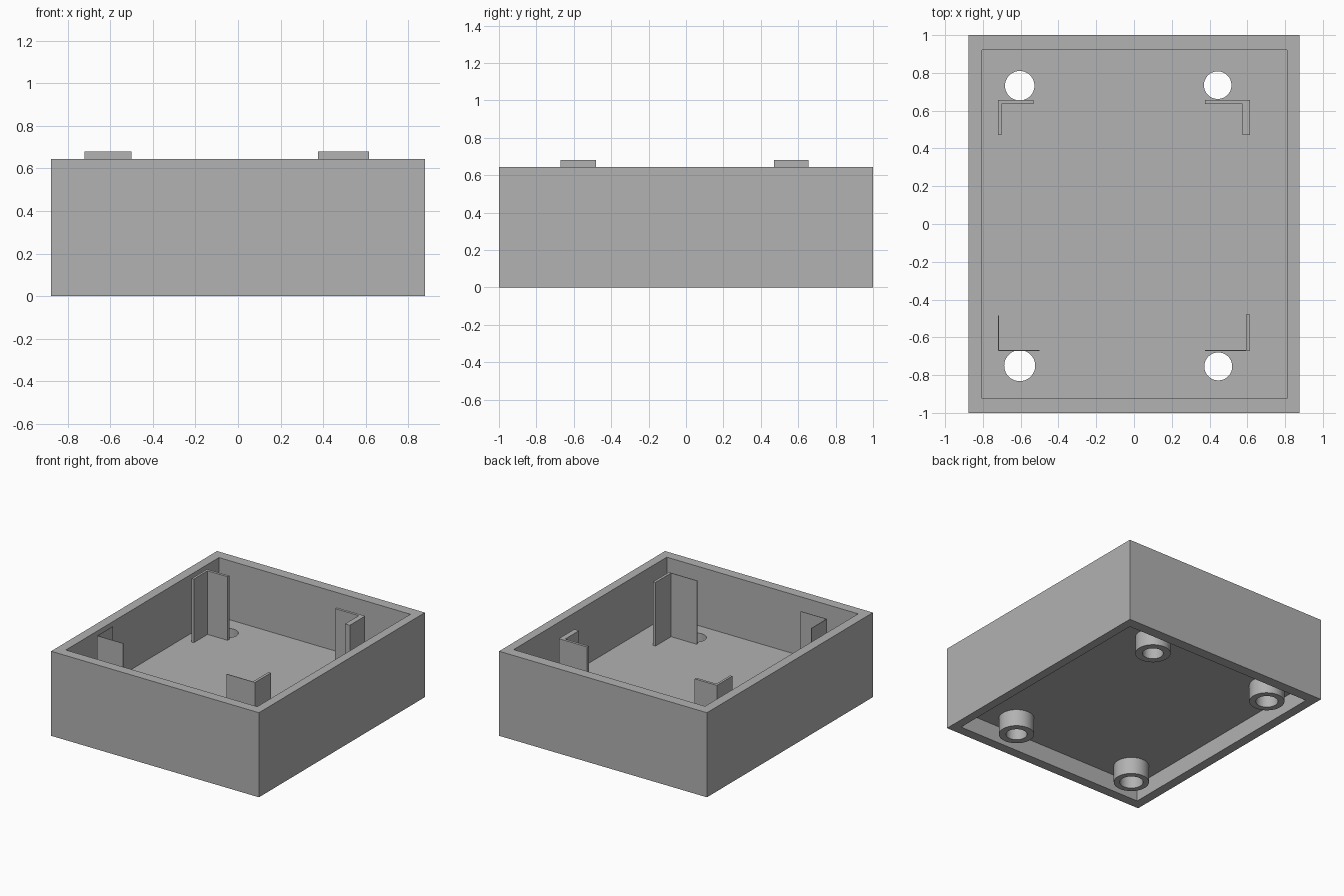
import bpy, math
from mathutils import Matrix
import bmesh

if "Cube" in bpy.data.objects:
    bpy.data.objects.remove(bpy.data.objects["Cube"])

gray = bpy.data.materials.new("plain gray")
gray.diffuse_color = (0.445, 0.445, 0.445, 1)
gray.use_nodes = True
gray.node_tree.nodes["Principled BSDF"].inputs["Base Color"].default_value = gray.diffuse_color


def finish(name, bm):
    mesh = bpy.data.meshes.new(name)
    bm.to_mesh(mesh)
    bm.free()
    mesh.materials.append(gray)
    obj = bpy.data.objects.new(name, mesh)
    bpy.context.collection.objects.link(obj)
    return obj


def add_box(bm, x0, x1, y0, y1, z0, z1):
    m = Matrix.Translation(((x0 + x1) / 2, (y0 + y1) / 2, (z0 + z1) / 2))
    bmesh.ops.create_cube(bm, size=1, matrix=m @ Matrix.Diagonal((x1 - x0, y1 - y0, z1 - z0, 1)))


def box(name, *size):
    bm = bmesh.new()
    add_box(bm, *size)
    return finish(name, bm)


def cylinder(name, x, y, r, z0, z1):
    bm = bmesh.new()
    bmesh.ops.create_cone(bm, cap_ends=True, segments=48, radius1=r, radius2=r, depth=z1 - z0,
                          matrix=Matrix.Translation((x, y, (z0 + z1) / 2)))
    return finish(name, bm)


def combine(obj, tool, operation):
    mod = obj.modifiers.new("bool", 'BOOLEAN')
    mod.operation, mod.solver, mod.object = operation, 'EXACT', tool
    bpy.context.view_layer.objects.active = obj
    bpy.ops.object.modifier_apply(modifier=mod.name)
    bpy.data.objects.remove(tool)


FLOOR_LOW, FLOOR_TOP, RIM, POST_TOP = 0.13, 0.195, 0.645, 0.68

# Tray: walls with a pocket above and a shallower recess below the floor
tray = box("tray", -0.877, 0.877, -1, 1, 0, RIM)
inner = (-0.805, 0.81, -0.925, 0.92)
combine(tray, box("upper_pocket", *inner, FLOOR_TOP, 1), 'DIFFERENCE')
combine(tray, box("lower_recess", *inner, -1, FLOOR_LOW), 'DIFFERENCE')

# Hollow screw bosses under the floor, bored right through
holes = [(-0.605, 0.732, 0.078), (0.443, 0.735, 0.073),
         (-0.605, -0.75, 0.082), (0.446, -0.754, 0.074)]
for x, y, r in holes:
    combine(tray, cylinder("boss", x, y, 0.124, 0, FLOOR_LOW + 0.03), 'UNION')
for x, y, r in holes:
    combine(tray, cylinder("bore", x, y, r, -0.1, 0.4), 'DIFFERENCE')

bpy.ops.object.select_all(action='DESELECT')
tray.select_set(True)
bpy.context.view_layer.objects.active = tray
bpy.ops.object.shade_smooth_by_angle(angle=math.radians(30))


# L-shaped corner brackets standing on the floor
def bracket(name, cx, cy, end_x, end_y, thick_x, thick_y):
    sx = 1 if end_x > cx else -1
    sy = 1 if end_y > cy else -1
    outline = [(cx, cy), (end_x, cy), (end_x, cy + sy * thick_y),
               (cx + sx * thick_x, cy + sy * thick_y), (cx + sx * thick_x, end_y), (cx, end_y)]
    bm = bmesh.new()
    face = bm.faces.new([bm.verts.new((x, y, FLOOR_TOP - 0.005)) for x, y in outline])
    top = bmesh.ops.extrude_face_region(bm, geom=[face])["geom"]
    bmesh.ops.translate(bm, vec=(0, 0, POST_TOP - FLOOR_TOP + 0.005),
                        verts=[v for v in top if isinstance(v, bmesh.types.BMVert)])
    bmesh.ops.recalc_face_normals(bm, faces=bm.faces)
    finish(name, bm)


bracket("back_left_bracket", -0.72, 0.656, -0.533, 0.47, 0.018, 0.02)
bracket("back_right_bracket", 0.614, 0.656, 0.375, 0.47, 0.04, 0.02)
bracket("front_left_bracket", -0.72, -0.672, -0.50, -0.485, 0.004, 0.004)
bracket("front_right_bracket", 0.614, -0.672, 0.375, -0.48, 0.021, 0.005)
